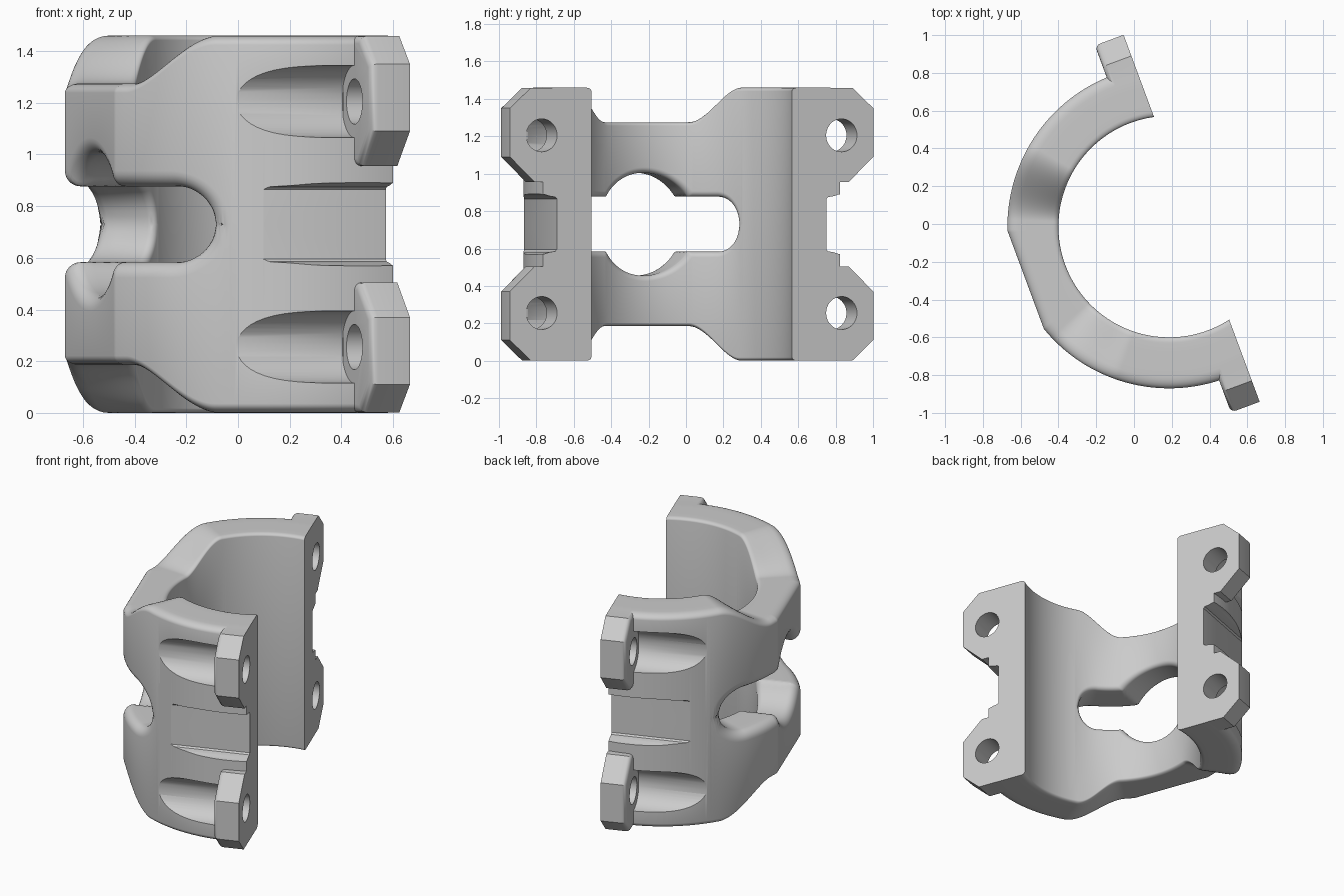
import bpy, bmesh, math
from mathutils import Matrix

if "Cube" in bpy.data.objects:
    bpy.data.objects.remove(bpy.data.objects["Cube"])

# Local frame: u = normal of the mating plane, v = across the clamp, z = up
MID = 0.73
R_IN, R_OUT, FLAT = 0.586, 0.856, 0.81
MATE_U, EAR_U = 0.127, -0.035
ARC = 0.7
COL = bpy.context.scene.collection


def make_object(name, bm):
    bmesh.ops.recalc_face_normals(bm, faces=bm.faces)
    me = bpy.data.meshes.new(name)
    bm.to_mesh(me)
    bm.free()
    ob = bpy.data.objects.new(name, me)
    COL.objects.link(ob)
    return ob


def apply_mod(ob, mod):
    bpy.context.view_layer.objects.active = ob
    bpy.ops.object.modifier_apply(modifier=mod.name)


def boolean(target, tool, op):
    m = target.modifiers.new("bool", 'BOOLEAN')
    m.operation, m.object, m.solver = op, tool, 'EXACT'
    apply_mod(target, m)
    bpy.data.objects.remove(tool)


def prism(name, pts, u0, u1):
    bm = bmesh.new()
    a = [bm.verts.new((u0, v, z)) for v, z in pts]
    b = [bm.verts.new((u1, v, z)) for v, z in pts]
    bm.faces.new(a)
    bm.faces.new(b)
    for i in range(len(a)):
        j = (i + 1) % len(a)
        bm.faces.new((a[i], a[j], b[j], b[i]))
    return make_object(name, bm)


def cylinder(name, r, v, z, u0, u1):
    n = 48
    pts = [(v + r * math.cos(2 * math.pi * i / n), z + r * math.sin(2 * math.pi * i / n))
           for i in range(n)]
    return prism(name, pts, u0, u1)


def top_height(th):
    # low in the middle of the arc, full height towards the ears
    t = min(1, max(0, (math.degrees(abs(th)) - 23) / 28))
    return 0.545 + 0.185 * t * t * (3 - 2 * t)


def slot_height(th, r, grow):
    # half height of the slot with a round lobe in the middle
    h, straight = 0.147 + grow, 0.463
    over = max(0, abs(th) * ARC - straight)
    slot = math.sqrt(max(0, h * h - over * over))
    v = r * math.sin(th)
    lobe = 0.0
    if math.cos(th) > 0:
        lobe = math.sqrt(max(0, (0.275 + grow) ** 2 - v * v))
    return max(slot, lobe)


def section(th):
    # rounded cross-section of the upper half at angle th
    ro, ri, n = 0.06, 0.03, 6
    r_out = min(R_OUT, FLAT / math.cos(th)) if math.cos(th) > 0.3 else R_OUT
    row = []
    for i in range(n + 1):
        a = math.pi / 2 * (1 - i / n)
        row.append((R_IN + ri - ri * math.sin(a), ri * (1 - math.cos(a))))
    for f in (0.25, 0.5, 0.75):
        row.append((R_IN + ri + f * (r_out - ro - R_IN - ri), 0))
    for i in range(n + 1):
        a = math.pi / 2 * i / n
        row.append((r_out - ro + ro * math.sin(a), ro * (1 - math.cos(a))))
    top = [(r, top_height(th) - 0.6 * g) for r, g in row]
    low = [(r, slot_height(th, r, g)) for r, g in reversed(row)]
    return [(-r * math.cos(th), r * math.sin(th), z) for r, z in top + low]


# Clamp body: sweep the upper half, drop its midplane faces, mirror it down
bm = bmesh.new()
steps, span = 400, math.radians(108)
rings = []
for k in range(steps + 1):
    rings.append([bm.verts.new(p) for p in section(-span + 2 * span * k / steps)])
for a, b in zip(rings, rings[1:]):
    for i in range(len(a)):
        j = (i + 1) % len(a)
        bm.faces.new((a[i], a[j], b[j], b[i]))
bm.faces.new(rings[0])
bm.faces.new(rings[-1])
flat = [f for f in bm.faces if all(v.co.z < 1e-6 for v in f.verts)]
bmesh.ops.delete(bm, geom=flat, context='FACES')
copy = bmesh.ops.duplicate(bm, geom=bm.verts[:] + bm.edges[:] + bm.faces[:])
bmesh.ops.scale(bm, vec=(1, 1, -1),
                verts=[e for e in copy['geom'] if isinstance(e, bmesh.types.BMVert)])
bmesh.ops.remove_doubles(bm, verts=bm.verts, dist=1e-5)
bmesh.ops.translate(bm, vec=(0, 0, MID), verts=bm.verts)
body = make_object("clamp_half", bm)

CORNERS = [(sv, sz) for sv in (-1, 1) for sz in (-1, 1)]

# Bolt head clearance grooves
for sv, sz in CORNERS:
    boolean(body, cylinder("groove_cutter", 0.14, sv * 0.855, MID + sz * 0.475, -1, -0.03),
            'DIFFERENCE')

# Flat recess between the ears on each side
for sv in (-1, 1):
    half = [(0.768, 0.135), (0.778, 0.145), (0.81, 0.15), (0.835, 0.158), (0.95, 0.175)]
    pts = [(sv * v, MID + h) for v, h in half] + [(sv * v, MID - h) for v, h in reversed(half)]
    boolean(body, prism("recess_cutter", pts, -0.6, 0.4), 'DIFFERENCE')

# Chamfered bolt ears
EAR = [(0.7, 0.225), (0.895, 0.225), (1.036, 0.36), (1.036, 0.62), (0.917, 0.729), (0.7, 0.729)]
for sv, sz in CORNERS:
    ear = prism("bolt_ear", [(sv * v, MID + sz * h) for v, h in EAR], EAR_U, 0.2)
    m = ear.modifiers.new("bevel", 'BEVEL')
    m.width, m.segments = 0.03, 4
    m.limit_method, m.angle_limit = 'ANGLE', math.radians(60)
    apply_mod(ear, m)
    boolean(body, ear, 'UNION')

# Bolt holes
for sv, sz in CORNERS:
    boolean(body, cylinder("hole_cutter", 0.088, sv * 0.855, MID + sz * 0.475, -0.15, 0.4),
            'DIFFERENCE')

# Flat mating face
boolean(body, prism("mating_cutter", [(-2, -1), (2, -1), (2, 3), (-2, 3)], MATE_U, 2), 'DIFFERENCE')

# Turn into place and shade
body.data.transform(Matrix.Translation((0.186, -0.014, 0)) @ Matrix.Rotation(math.radians(20.35), 4, 'Z'))
bpy.ops.object.select_all(action='DESELECT')
body.select_set(True)
bpy.context.view_layer.objects.active = body
bpy.ops.object.shade_smooth_by_angle(angle=math.radians(35))
